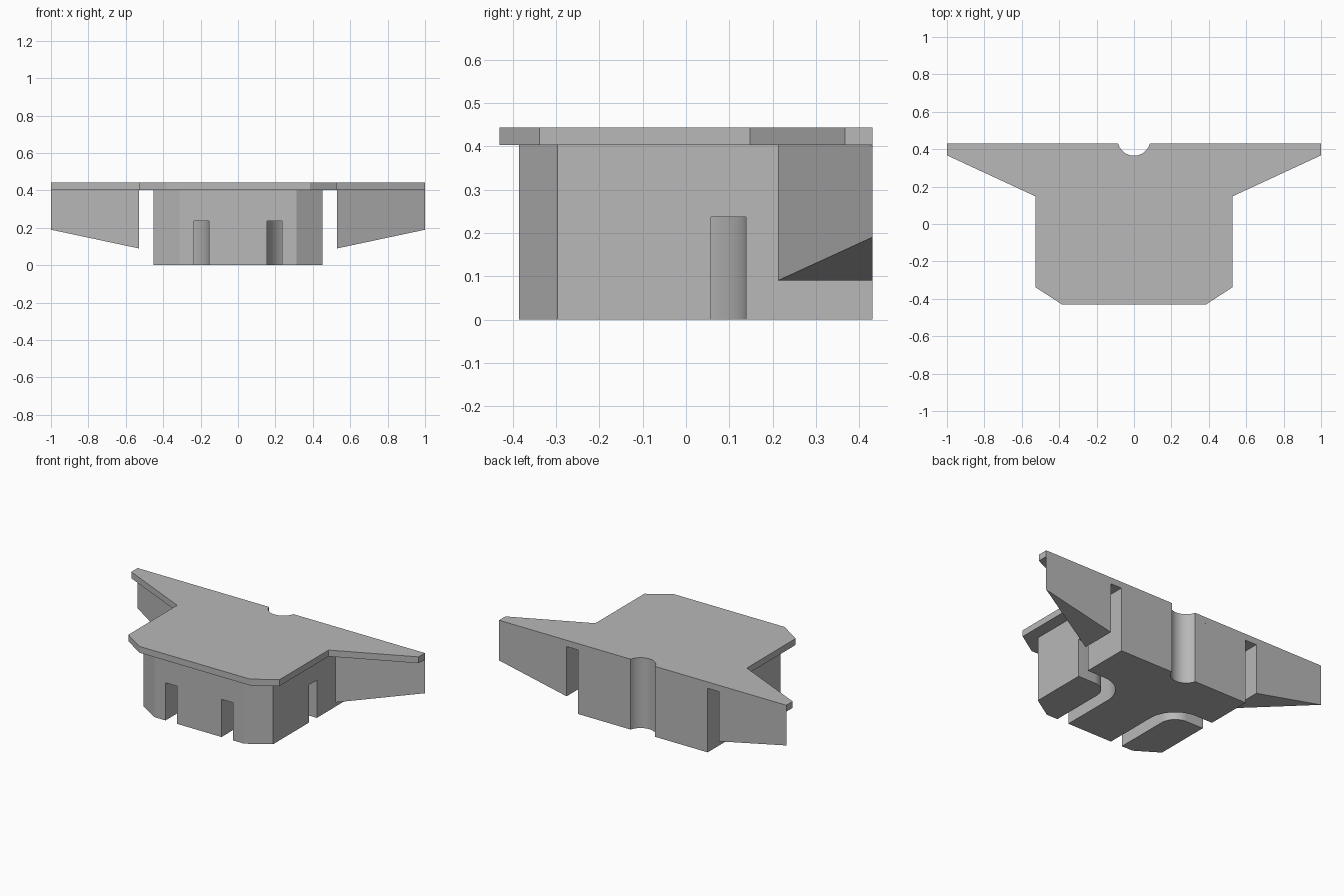
import bpy
import bmesh
from math import sin, cos, pi, radians, atan2

old = bpy.data.objects.get("Cube")
if old:
    bpy.data.objects.remove(old, do_unlink=True)

# Single grey material
grey = bpy.data.materials.new("light_grey")
grey.use_nodes = True
COLOUR = (0.48, 0.48, 0.48, 1)
grey.diffuse_color = COLOUR
grey.node_tree.nodes["Principled BSDF"].inputs["Base Color"].default_value = COLOUR

TOP, DECK, CHANNEL = 0.443, 0.403, 0.237
BACK = 0.43


def prism(name, outline, z0, z1):
    """Extrude a plan outline; z1 may be a number or a top height per point."""
    bm = bmesh.new()
    low = z0 if isinstance(z0, (list, tuple)) else [z0] * len(outline)
    bottom = [bm.verts.new((x, y, z)) for (x, y), z in zip(outline, low)]
    top = [bm.verts.new((x, y, z1)) for x, y in outline]
    bm.faces.new(bottom)
    bm.faces.new(top)
    n = len(outline)
    for i in range(n):
        j = (i + 1) % n
        bm.faces.new((bottom[i], bottom[j], top[j], top[i]))
    bmesh.ops.recalc_face_normals(bm, faces=bm.faces)
    mesh = bpy.data.meshes.new(name)
    bm.to_mesh(mesh)
    bm.free()
    mesh.materials.append(grey)
    obj = bpy.data.objects.new(name, mesh)
    bpy.context.collection.objects.link(obj)
    return obj


def arc(cx, cy, r, a0, a1, steps=20):
    return [(cx + r * cos(a0 + (a1 - a0) * i / steps),
             cy + r * sin(a0 + (a1 - a0) * i / steps)) for i in range(steps + 1)]


def mirrored(half):
    """Complete a right-hand outline with its mirror image."""
    return half + [(-x, y) for x, y in reversed(half)]


def activate(obj):
    bpy.ops.object.select_all(action='DESELECT')
    obj.select_set(True)
    bpy.context.view_layer.objects.active = obj


# Round notch in the back edge, shared by deck and body
NOTCH_Y, NOTCH_R = 0.4525, 0.0875
edge = atan2(BACK - NOTCH_Y, 0.0846)
notch = arc(0, NOTCH_Y, NOTCH_R, -pi - edge, edge - 2 * pi + 2 * pi)

# Deck plate
deck_half = [(0.385, -BACK), (0.527, -0.338), (0.527, 0.148), (1, 0.367), (1, BACK)]
deck = prism("deck_plate", deck_half + notch[::-1]
             + [(-x, y) for x, y in reversed(deck_half)], DECK, TOP)

# Chamfered body under the deck
body_half = [(0.312, -0.385), (0.452, -0.296), (0.452, BACK)]
body = prism("body", body_half + notch[::-1]
             + [(-x, y) for x, y in reversed(body_half)], 0, DECK)

# Curved channels in the underside, running from the front to each side
BEND_X, BEND_Y, R_OUT, R_IN = 0.335, -0.042, 0.18, 0.1
channel = ([(BEND_X - R_OUT, -0.6)]
           + arc(BEND_X, BEND_Y, R_OUT, pi, pi / 2)
           + [(0.6, BEND_Y + R_OUT), (0.6, BEND_Y + R_IN)]
           + arc(BEND_X, BEND_Y, R_IN, pi / 2, pi)
           + [(BEND_X - R_IN, -0.6)])
for side in (1, -1):
    cutter = prism("channel_cutter", [(side * x, y) for x, y in channel], -0.1, CHANNEL)
    cutter.hide_render = True
    cut = body.modifiers.new("channel", 'BOOLEAN')
    cut.operation = 'DIFFERENCE'
    cut.solver = 'EXACT'
    cut.object = cutter
    activate(body)
    bpy.ops.object.modifier_apply(modifier=cut.name)
    bpy.data.objects.remove(cutter, do_unlink=True)

# Triangular wing webs with a rising lower edge
for name, side in (("left_wing", 1), ("right_wing", -1)):
    prism(name, [(side * 0.53, 0.212), (side * 1, BACK), (side * 0.53, BACK)],
          (0.09, 0.19, 0.09), DECK)

for obj in (deck, body):
    activate(obj)
    bpy.ops.object.shade_smooth_by_angle(angle=radians(30))
